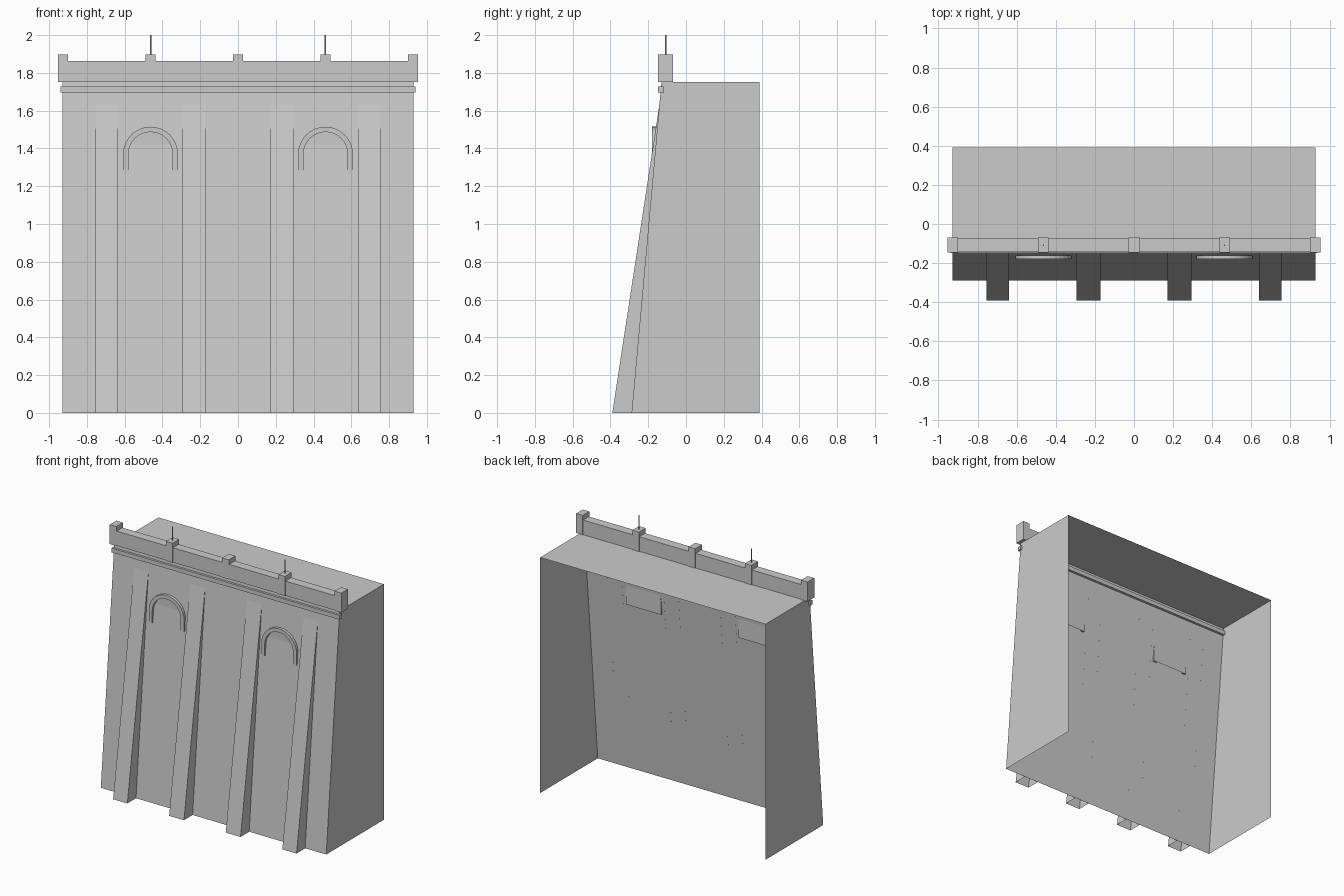
import bpy, math

if "Cube" in bpy.data.objects:
    bpy.data.objects.remove(bpy.data.objects["Cube"])

WALL_BOTTOM_Y, WALL_TOP_Y, WALL_TOP_Z = -0.288, -0.13, 1.753
HALF_W, BACK_Y = 0.928, 0.39


def make(name, verts, faces):
    mesh = bpy.data.meshes.new(name)
    mesh.from_pydata(verts, [], faces)
    mesh.update()
    ob = bpy.data.objects.new(name, mesh)
    bpy.context.collection.objects.link(ob)
    return ob


def box(name, x, y, z):
    verts = [(a, b, c) for a in x for b in y for c in z]
    return make(name, verts, [(0, 1, 3, 2), (4, 6, 7, 5), (0, 4, 5, 1),
                              (2, 3, 7, 6), (0, 2, 6, 4), (1, 5, 7, 3)])


# Leaning front wall, side walls and top; back and underside stay open
verts = []
for x in (-HALF_W, HALF_W):
    verts += [(x, WALL_BOTTOM_Y, 0), (x, WALL_TOP_Y, WALL_TOP_Z),
              (x, BACK_Y, WALL_TOP_Z), (x, BACK_Y, 0)]
make("wall_shell", verts, [(0, 4, 5, 1), (1, 5, 6, 2), (0, 1, 2, 3), (4, 7, 6, 5)])


# Tapering buttresses that die into the wall, open underneath
def buttress(x0, x1):
    verts = []
    for x in (x0, x1):
        verts += [(x, -0.39, 0), (x, -0.1405, 1.635), (x, WALL_BOTTOM_Y, 0)]
    make("buttress", verts, [(0, 3, 4, 1), (0, 1, 2), (3, 5, 4)])


# Arch outline: leg, half circle, leg
def arch_line(cx, r, y, segments=16):
    pts = [(cx - r, y, 1.28)]
    for i in range(segments + 1):
        a = math.pi - math.pi * i / segments
        pts.append((cx + r * math.cos(a), y, 1.37 + r * math.sin(a)))
    return pts + [(cx + r, y, 1.28)]


# Blind arch: raised surround and a flat upright infill panel
def blind_arch(cx):
    loops = [arch_line(cx, r, y) for r, y in
             ((0.145, -0.18), (0.117, -0.18), (0.117, -0.16), (0.145, -0.16))]
    n = len(loops[0])
    faces = [(0, n, 2 * n, 3 * n), (n - 1, 4 * n - 1, 3 * n - 1, 2 * n - 1)]
    for k in range(4):
        a, b = k * n, (k + 1) % 4 * n
        faces += [(a + i, a + i + 1, b + i + 1, b + i) for i in range(n - 1)]
    make("arch_surround", sum(loops, []), faces)
    make("arch_panel", loops[2], [tuple(reversed(range(n)))])


for s in (-1, 1):
    for a, b in ((0.172, 0.294), (0.638, 0.755)):
        buttress(*sorted((s * a, s * b)))
    blind_arch(s * 0.463)

# Cornice moulding and parapet rail
box("cornice", (-0.939, 0.939), (-0.148, -0.116), (1.697, 1.728))
box("parapet_rail", (-0.92, 0.92), (-0.142, -0.074), (1.753, 1.862))

# Parapet posts
for x in (-0.926, -0.463, 0, 0.463, 0.926):
    box("parapet_post", (x - 0.027, x + 0.027), (-0.147, -0.069), (1.753, 1.898))

# Thin rods on two of the posts
for x in (-0.463, 0.463):
    bpy.ops.mesh.primitive_cylinder_add(vertices=8, radius=0.004, depth=0.104,
                                        location=(x, -0.108, 1.948))
    bpy.context.object.name = "post_rod"
